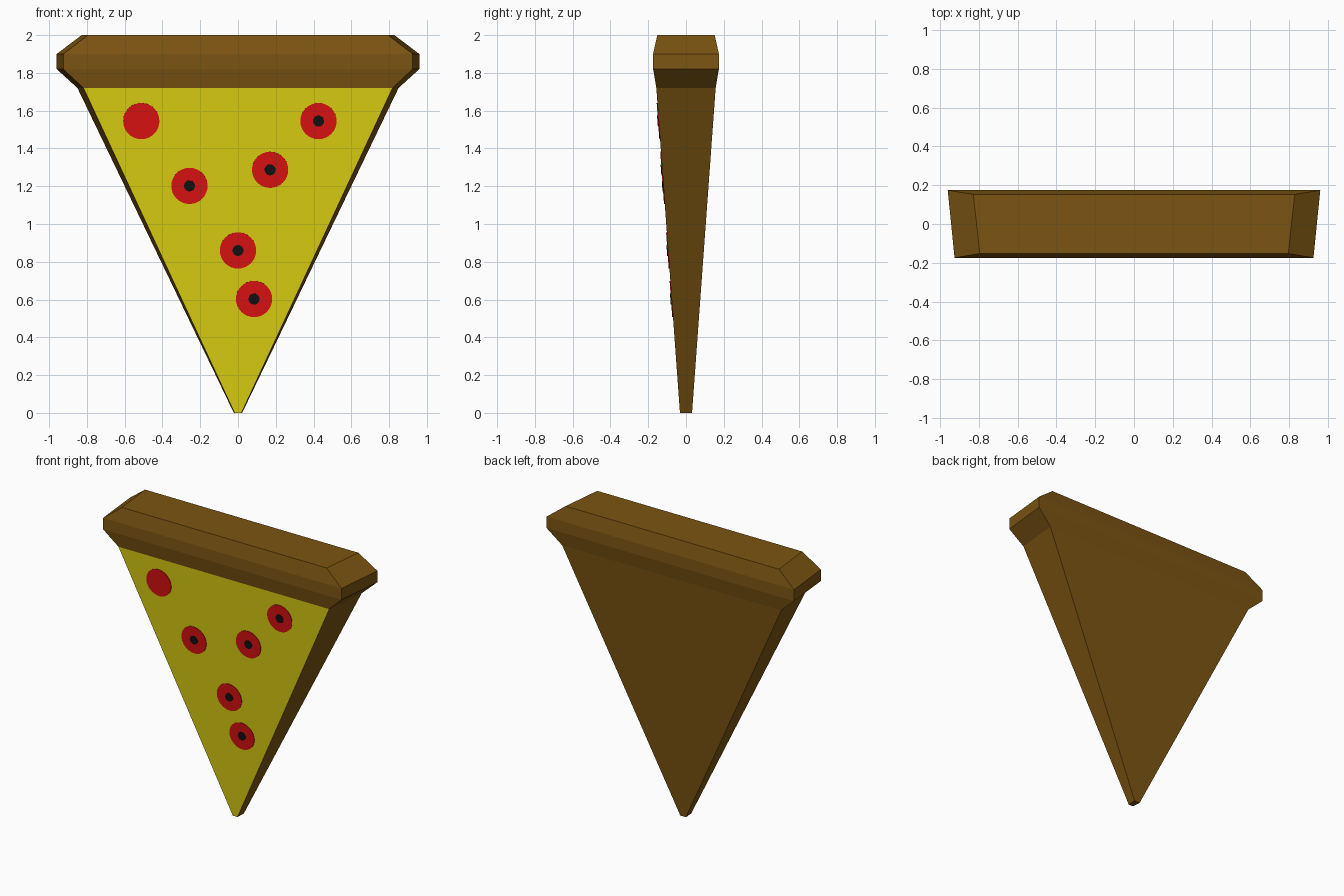
import bpy, bmesh
from mathutils import Vector

if "Cube" in bpy.data.objects:
    bpy.data.objects.remove(bpy.data.objects["Cube"])


def material(name, rgb):
    m = bpy.data.materials.new(name)
    m.diffuse_color = (*rgb, 1)
    m.use_nodes = True
    m.node_tree.nodes["Principled BSDF"].inputs["Base Color"].default_value = m.diffuse_color
    return m


BROWN = material("crust brown", (0.20, 0.09, 0.006))
YELLOW = material("cheese yellow", (0.72, 0.63, 0.006))
RED = material("pepperoni red", (0.72, 0.006, 0.006))
BLACK = material("olive black", (0.006, 0.006, 0.006))


def finish(bm, name, mats):
    bmesh.ops.recalc_face_normals(bm, faces=bm.faces)
    me = bpy.data.meshes.new(name)
    bm.to_mesh(me)
    bm.free()
    for m in mats:
        me.materials.append(m)
    ob = bpy.data.objects.new(name, me)
    bpy.context.collection.objects.link(ob)
    return ob


def loft(name, rings, cap_first, cap_last, mats):
    """Rings are (z, front half width, back half width, half depth)."""
    bm = bmesh.new()
    loops = [[bm.verts.new(p) for p in ((-f, -d, z), (f, -d, z), (b, d, z), (-b, d, z))]
             for z, f, b, d in rings]
    for lo, hi in zip(loops, loops[1:]):
        for i in range(4):
            j = (i + 1) % 4
            bm.faces.new((lo[i], lo[j], hi[j], hi[i]))
    if cap_first:
        bm.faces.new(loops[0][::-1])
    if cap_last:
        bm.faces.new(loops[-1])
    return finish(bm, name, mats)


# Wedge slice with a cheese front; it shares its open top edge with the crust
seam = (1.72, 0.818, 0.85, 0.157)
base = loft("slice_base", [(0, 0.018, 0.022, 0.032), seam], True, False, [BROWN, YELLOW])
for p in base.data.polygons:
    if p.normal.y < -0.9:
        p.material_index = 1

# Thick bevelled crust
loft("crust", [seam, (1.82, 0.925, 0.96, 0.174), (1.90, 0.925, 0.96, 0.174),
               (2.0, 0.795, 0.828, 0.152)], False, True, [BROWN])

# Toppings lie flat on the sloping cheese
SLOPE = (0.157 - 0.032) / 1.72
NORMAL = Vector((0, -1, -SLOPE)).normalized()


def disc(name, x, z, radius, height, mat):
    bm = bmesh.new()
    bmesh.ops.create_cone(bm, cap_ends=True, segments=32, radius1=radius,
                          radius2=radius, depth=height)
    ob = finish(bm, name, [mat])
    ob.rotation_euler = NORMAL.to_track_quat('Z', 'Y').to_euler()
    ob.location = Vector((x, -0.032 - SLOPE * z, z)) + NORMAL * (height / 2 - 0.001)


spots = [(-0.512, 1.545), (0.426, 1.545), (0.17, 1.287),
         (-0.257, 1.202), (0, 0.86), (0.085, 0.603)]
for i, (x, z) in enumerate(spots):
    disc(f"pepperoni_{i + 1}", x, z, 0.096, 0.005, RED)
    if i:  # the first slice has no olive
        disc(f"olive_{i + 1}", x, z, 0.029, 0.008, BLACK)
